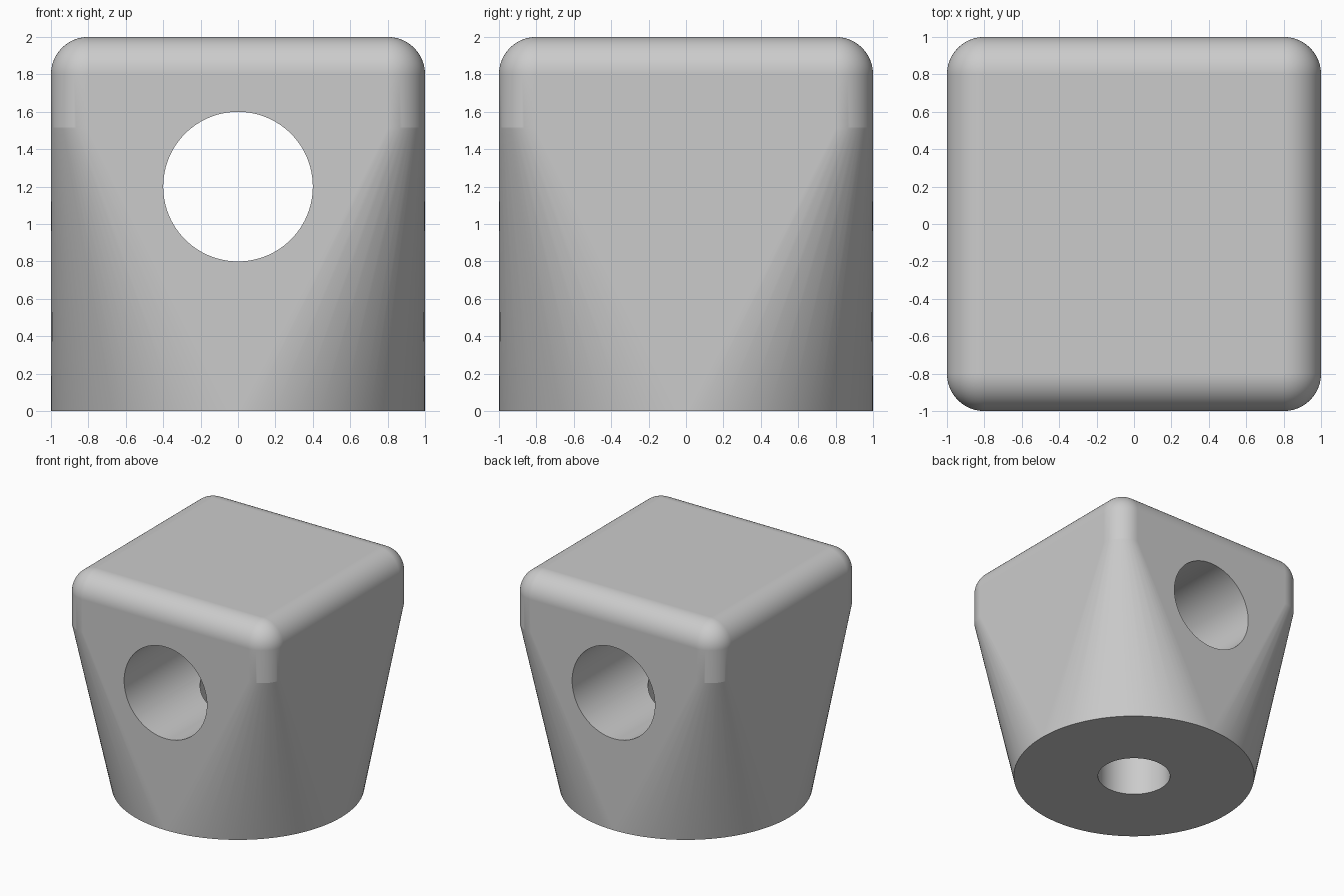
import bpy, bmesh
from math import sin, cos, pi, radians

if "Cube" in bpy.data.objects:
    bpy.data.objects.remove(bpy.data.objects["Cube"])

STEPS = 24      # segments per quarter turn
CORNER = 0.8    # corner centre offset
FILLET = 0.2    # edge rounding radius
SHOULDER = 1.515


def ring(offset, radius, z):
    """Rounded square outline: four quarter arcs around offset centres."""
    points = []
    for quarter in range(4):
        mid = pi / 4 + quarter * pi / 2
        cx = offset * (1 if cos(mid) > 0 else -1)
        cy = offset * (1 if sin(mid) > 0 else -1)
        for i in range(STEPS + 1):
            a = quarter * pi / 2 + i * pi / 2 / STEPS
            points.append((cx + radius * cos(a), cy + radius * sin(a), z))
    return points


# Body: round foot blended into a rounded square head
points = ring(0, 1, 0) + ring(CORNER, FILLET, SHOULDER)
for i in range(STEPS + 1):
    t = i * pi / 2 / STEPS
    points += ring(CORNER, FILLET * cos(t), 2 - FILLET + FILLET * sin(t))

bm = bmesh.new()
for p in points:
    bm.verts.new(p)
bmesh.ops.remove_doubles(bm, verts=bm.verts, dist=0.0005)
hull = bmesh.ops.convex_hull(bm, input=bm.verts)
loose = [v for v in bm.verts if not v.link_faces]
bmesh.ops.delete(bm, geom=loose, context='VERTS')
bmesh.ops.dissolve_limit(bm, angle_limit=radians(0.2), verts=bm.verts, edges=bm.edges)
bmesh.ops.recalc_face_normals(bm, faces=bm.faces)
mesh = bpy.data.meshes.new("knob_body")
bm.to_mesh(mesh)
bm.free()
body = bpy.data.objects.new("knob_body", mesh)
bpy.context.collection.objects.link(body)

# Plain grey material
grey = bpy.data.materials.new("plain_grey")
grey.use_nodes = True
colour = (0.6, 0.6, 0.6, 1)
grey.diffuse_color = colour
grey.node_tree.nodes["Principled BSDF"].inputs["Base Color"].default_value = colour
mesh.materials.append(grey)


def bore(name, radius, depth, location, rotation):
    """Cut a round hole through the body."""
    bpy.ops.mesh.primitive_cylinder_add(vertices=4 * STEPS, radius=radius, depth=depth,
                                        location=location, rotation=rotation)
    cutter = bpy.context.object
    cutter.name = name
    cutter.hide_render = True
    cutter.data.materials.append(grey)
    mod = body.modifiers.new(name, 'BOOLEAN')
    mod.operation = 'DIFFERENCE'
    mod.solver = 'EXACT'
    mod.object = cutter
    bpy.context.view_layer.objects.active = body
    bpy.ops.object.modifier_apply(modifier=mod.name)
    bpy.data.objects.remove(cutter)


# Cross hole from front to back, and the socket rising from the base into it
bore("cross_hole", 0.4, 3, (0, 0, 1.2), (pi / 2, 0, 0))
bore("base_socket", 0.3, 2.4, (0, 0, 0), (0, 0, 0))

# Smooth rounded areas, crisp creases
bpy.ops.object.select_all(action='DESELECT')
body.select_set(True)
bpy.context.view_layer.objects.active = body
bpy.ops.object.shade_smooth_by_angle(angle=radians(8))
weighted = body.modifiers.new("weighted_normals", 'WEIGHTED_NORMAL')
weighted.keep_sharp = True
